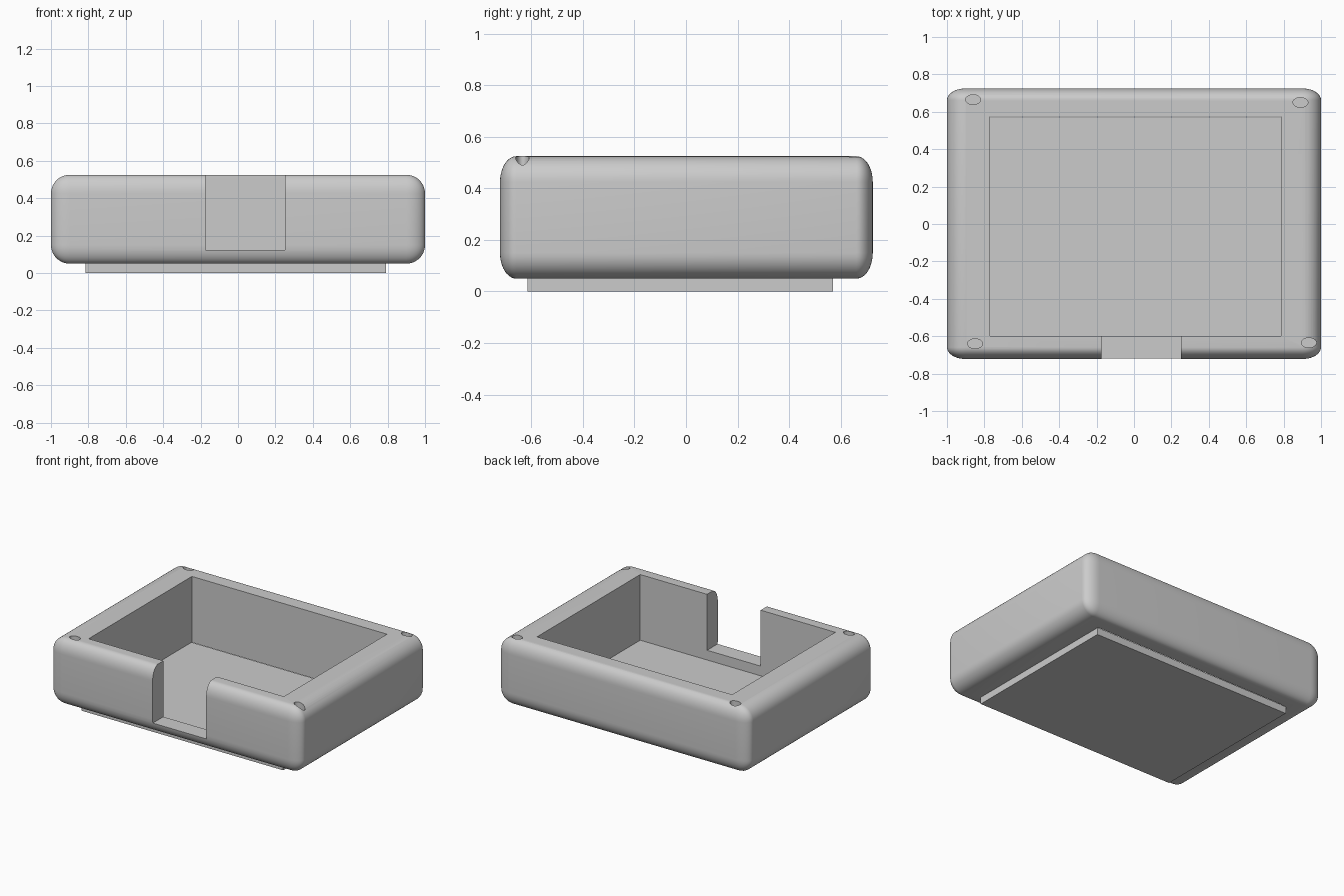
import bpy, bmesh, math
from mathutils import Matrix, Vector

cube = bpy.data.objects.get("Cube")
if cube:
    bpy.data.objects.remove(cube, do_unlink=True)

grey = bpy.data.materials.new("plain grey")
grey.use_nodes = True
colour = (0.6, 0.6, 0.6, 1)
grey.diffuse_color = colour
grey.node_tree.nodes["Principled BSDF"].inputs["Base Color"].default_value = colour


def finish(name, bm):
    mesh = bpy.data.meshes.new(name)
    bm.to_mesh(mesh)
    bm.free()
    mesh.materials.append(grey)
    obj = bpy.data.objects.new(name, mesh)
    bpy.context.collection.objects.link(obj)
    return obj


def box(name, low, high, rounding=0, squash=1):
    """Box between two corners; rounding is squashed along y."""
    low, high = Vector(low), Vector(high)
    size = high - low
    bm = bmesh.new()
    bmesh.ops.create_cube(bm, size=1)
    bmesh.ops.scale(bm, vec=(size.x, size.y / squash, size.z), verts=bm.verts)
    if rounding:
        bmesh.ops.bevel(bm, geom=bm.edges[:], offset=rounding, segments=10,
                        profile=0.5, affect='EDGES')
    bmesh.ops.scale(bm, vec=(1, squash, 1), verts=bm.verts)
    bmesh.ops.translate(bm, vec=(low + high) / 2, verts=bm.verts)
    return finish(name, bm)


def oval_peg(name, x, y):
    bm = bmesh.new()
    bmesh.ops.create_cone(bm, cap_ends=True, segments=32, radius1=1, radius2=1, depth=1,
                          matrix=Matrix.Translation((x, y, 0.5))
                          @ Matrix.Diagonal((0.04, 0.026, 0.3, 1)))
    return finish(name, bm)


# Rounded tray body
tray = box("tray_body", (-1, -0.722, 0.05), (1, 0.725, 0.525), 0.1, 0.63)

# Open centre, front notch and four corner screw holes
cutters = [box("centre_cutter", (-0.77, -0.6, -0.2), (0.785, 0.575, 0.8)),
           box("notch_cutter", (-0.175, -0.9, 0.122), (0.252, -0.5, 0.8))]
for x, y in ((-0.86, 0.665), (0.89, 0.65), (-0.85, -0.64), (0.935, -0.635)):
    cutters.append(oval_peg("screw_hole_cutter", x, y))

bpy.context.view_layer.objects.active = tray
for cutter in cutters:
    cut = tray.modifiers.new("cut", 'BOOLEAN')
    cut.object = cutter
    cut.operation = 'DIFFERENCE'
    cut.solver = 'EXACT'
    bpy.ops.object.modifier_apply(modifier=cut.name)
    bpy.data.objects.remove(cutter, do_unlink=True)

# Flat plate closing the underside
plate = box("base_plate", (-0.815, -0.615, 0), (0.79, 0.57, 0.052))

bpy.ops.object.select_all(action='DESELECT')
tray.select_set(True)
bpy.context.view_layer.objects.active = tray
bpy.ops.object.shade_smooth_by_angle(angle=math.radians(30))
